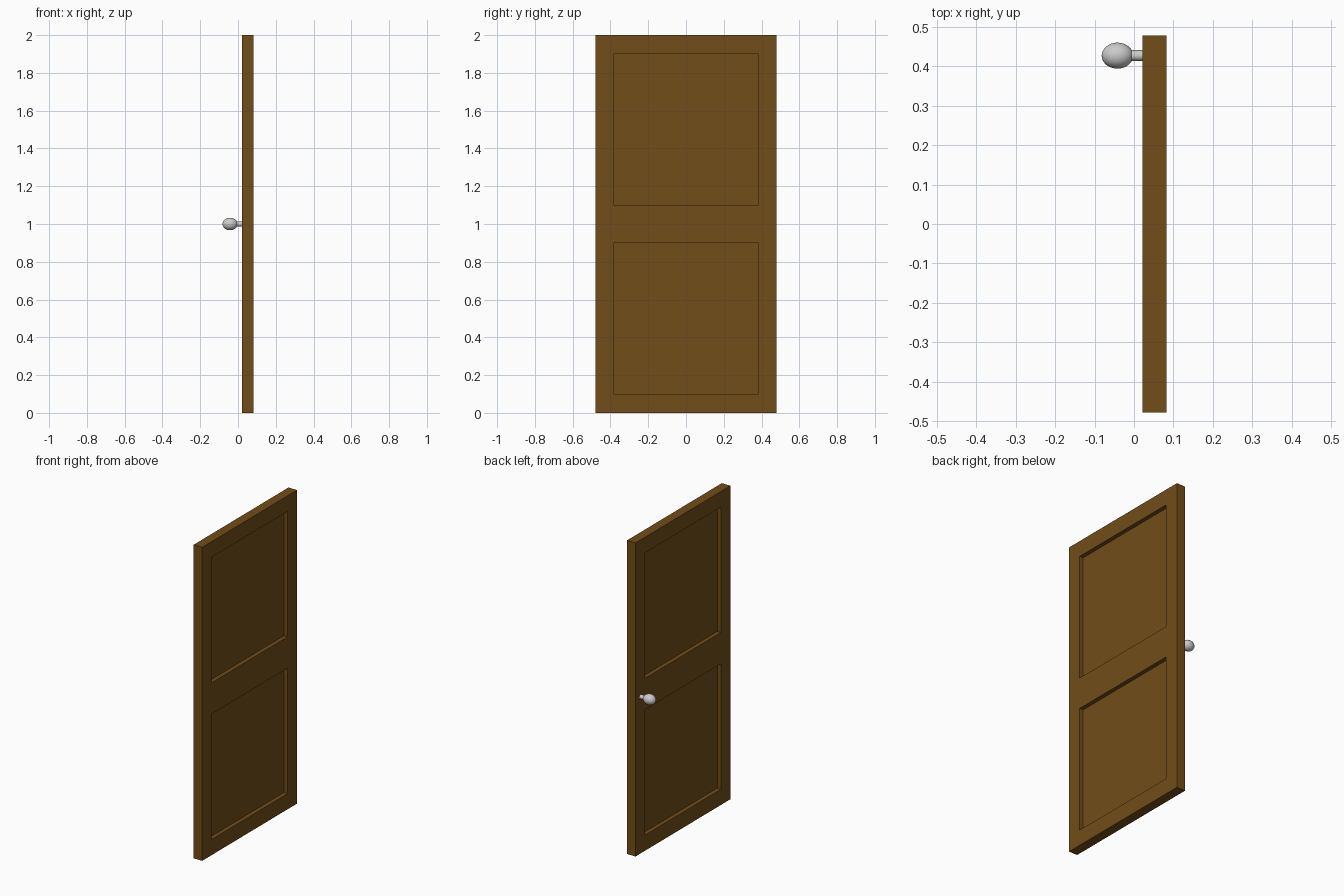
import bpy, bmesh, math
from mathutils import Vector

if "Cube" in bpy.data.objects:
    bpy.data.objects.remove(bpy.data.objects["Cube"])

X0, X1 = 0.0215, 0.082           # door faces
HALF_W, HEIGHT = 0.478, 2.0
PANEL_Y = 0.383                  # half width of recessed panels
PANELS_Z = [(0.1, 0.9), (1.1, 1.9)]
RECESS = 0.026
KNOB_Y, KNOB_Z = 0.427, 1.0


def material(name, color):
    m = bpy.data.materials.new(name)
    m.diffuse_color = color
    m.use_nodes = True
    m.node_tree.nodes["Principled BSDF"].inputs["Base Color"].default_value = m.diffuse_color
    return m


# Door slab: a box sliced along the panel borders, panels pushed in on both faces
bm = bmesh.new()
bmesh.ops.create_cube(bm, size=1)
for v in bm.verts:
    v.co = Vector(((X0 + X1) / 2 + v.co.x * (X1 - X0),
                   v.co.y * 2 * HALF_W,
                   (v.co.z + 0.5) * HEIGHT))


def slice_at(co, no):
    geom = bm.verts[:] + bm.edges[:] + bm.faces[:]
    bmesh.ops.bisect_plane(bm, geom=geom, plane_co=co, plane_no=no)


for y in (-PANEL_Y, PANEL_Y):
    slice_at((0, y, 0), (0, 1, 0))
for pair in PANELS_Z:
    for z in pair:
        slice_at((0, 0, z), (0, 0, 1))
bm.normal_update()

panel_faces = []
for f in bm.faces:
    c = f.calc_center_median()
    if (abs(f.normal.x) > 0.9 and abs(c.y) < PANEL_Y
            and any(a < c.z < b for a, b in PANELS_Z)):
        panel_faces.append((f, f.normal.copy()))
for f, n in panel_faces:
    new = bmesh.ops.extrude_discrete_faces(bm, faces=[f])["faces"][0]
    bmesh.ops.translate(bm, verts=new.verts[:], vec=-n * RECESS)
bmesh.ops.recalc_face_normals(bm, faces=bm.faces[:])

mesh = bpy.data.meshes.new("door_panel")
bm.to_mesh(mesh)
bm.free()
door = bpy.data.objects.new("door_panel", mesh)
bpy.context.collection.objects.link(door)
mesh.materials.append(material("wood", (0.17, 0.074, 0.010, 1)))

# Knob stem
bpy.ops.mesh.primitive_cylinder_add(vertices=32, radius=0.0138, depth=0.04,
                                    location=(0.003, KNOB_Y, KNOB_Z),
                                    rotation=(0, math.pi / 2, 0))
bpy.context.object.name = "knob_stem"
bpy.ops.object.shade_smooth_by_angle()

# Knob: ellipsoid stretched away from the door
bpy.ops.mesh.primitive_uv_sphere_add(segments=32, ring_count=16, radius=1,
                                     location=(-0.042, KNOB_Y, KNOB_Z),
                                     rotation=(0, math.pi / 2, 0))
knob = bpy.context.object
knob.name = "door_knob"
knob.scale = (0.033, 0.033, 0.04)
bpy.ops.object.shade_smooth_by_angle()
